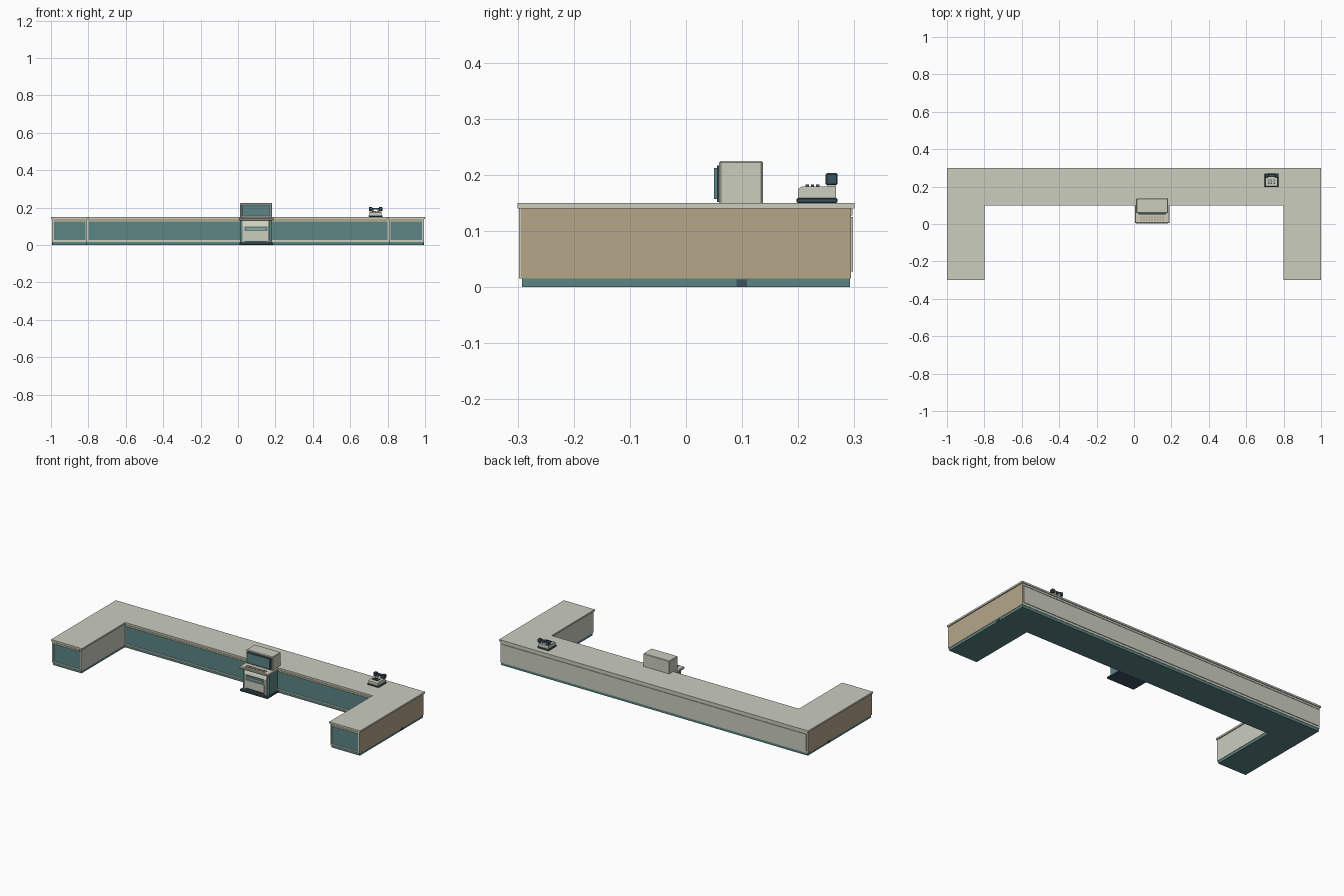
import bpy, bmesh

if "Cube" in bpy.data.objects:
    bpy.data.objects.remove(bpy.data.objects["Cube"])


def material(name, rgb):
    m = bpy.data.materials.new(name)
    m.diffuse_color = (*rgb, 1)
    m.use_nodes = True
    m.node_tree.nodes["Principled BSDF"].inputs["Base Color"].default_value = m.diffuse_color
    return m


CREAM = material("cream", (0.60, 0.61, 0.52))
TAN = material("tan", (0.47, 0.38, 0.255))
TEAL = material("teal", (0.105, 0.24, 0.235))
DARK = material("dark_blue", (0.045, 0.085, 0.11))


def finish(bm, name, mats):
    me = bpy.data.meshes.new(name)
    bmesh.ops.recalc_face_normals(bm, faces=bm.faces)
    bm.to_mesh(me)
    bm.free()
    for m in mats:
        me.materials.append(m)
    ob = bpy.data.objects.new(name, me)
    bpy.context.collection.objects.link(ob)
    return ob


def box(name, x, y, z, mat, bevel=0):
    bm = bmesh.new()
    bmesh.ops.create_cube(bm, size=1)
    for v in bm.verts:
        v.co = [(r[0] + r[1]) / 2 + c * (r[1] - r[0]) for c, r in zip(v.co, (x, y, z))]
    ob = finish(bm, name, [mat])
    if bevel:
        b = ob.modifiers.new("bevel", "BEVEL")
        b.width, b.segments = bevel, 1
    return ob


def extrude_profile(name, pts, vec, mats):
    bm = bmesh.new()
    f = bm.faces.new([bm.verts.new(p) for p in pts])
    new = bmesh.ops.extrude_face_region(bm, geom=[f])["geom"]
    bmesh.ops.translate(bm, vec=vec, verts=[g for g in new if isinstance(g, bmesh.types.BMVert)])
    return finish(bm, name, mats)


def u_slab(name, inset, z0, z1, mats):
    # U-shaped footprint, open towards the front
    o, i, d = 1 - inset, 0.8 + inset, inset
    pts = [(-o, -0.3 + d), (-i, -0.3 + d), (-i, 0.1 + d), (i, 0.1 + d),
           (i, -0.3 + d), (o, -0.3 + d), (o, 0.3 - d), (-o, 0.3 - d)]
    return extrude_profile(name, [(x, y, z0) for x, y in pts], (0, 0, z1 - z0), mats)


# Counter: plinth, body with tan outer ends, worktop
u_slab("plinth", 0.008, 0, 0.015, [TEAL])
body = u_slab("counter_body", 0.006, 0.015, 0.14, [CREAM, TAN])
for p in body.data.polygons:
    if abs(p.normal.x) > 0.9 and abs(p.center.x) > 0.9:
        p.material_index = 1
u_slab("worktop", 0, 0.14, 0.15, [CREAM])

# Back panel and rail
box("back_panel", (-0.985, 0.985), (0.293, 0.2975), (0.028, 0.125), CREAM)
box("back_rail", (-0.99, 0.99), (0.293, 0.2965), (0.128, 0.139), CREAM)


def front_panelling(name, x0, x1, y):
    box(name + "_panel", (x0, x1), (y - 0.002, y + 0.003), (0.026, 0.126), TEAL)
    box(name + "_top_strip", (x0, x1), (y - 0.004, y + 0.003), (0.128, 0.138), TAN)
    box(name + "_bottom_strip", (x0 - 0.005, x1 + 0.005), (y - 0.004, y + 0.003), (0.015, 0.024), CREAM)


front_panelling("main_front", -0.8, 0.8, 0.106)
for s, side in ((-1, "left"), (1, "right")):
    xs = sorted((s * 0.816, s * 0.984))
    front_panelling(side + "_wing_front", xs[0], xs[1], -0.294)
    for e, edge in ((0.81, "inner"), (0.99, "outer")):
        box(f"{side}_wing_{edge}_post", (s * e - 0.004, s * e + 0.004), (-0.298, -0.291), (0.015, 0.14), CREAM)
    # Joint covers on the outer ends
    px = sorted((s * 0.990, s * 0.9945))
    box(side + "_plinth_joint", px, (0.09, 0.109), (0.001, 0.0135), DARK)

# Console standing against the main counter
box("console_foot", (0.007, 0.187), (0.006, 0.11), (0, 0.013), DARK, 0.003)
prof = [(0.108, 0.013), (0.022, 0.013), (0.022, 0.10), (0.036, 0.132), (0.108, 0.132)]
extrude_profile("console_cabinet", [(0.025, y, z) for y, z in prof], (0.142, 0, 0), [CREAM])
for x in (0.018, 0.176):
    box("console_side_trim", (x - 0.007, x + 0.007), (0.03, 0.11), (0.013, 0.132), TEAL)
box("cabinet_recess", (0.035, 0.157), (0.019, 0.023), (0.074, 0.10), TEAL)
box("cabinet_handle", (0.045, 0.147), (0.014, 0.02), (0.084, 0.089), CREAM)
box("cabinet_door", (0.035, 0.157), (0.018, 0.023), (0.024, 0.07), CREAM)
box("cabinet_slot", (0.035, 0.157), (0.018, 0.023), (0.016, 0.021), DARK)
box("keyboard_shelf", (0.005, 0.19), (0.006, 0.102), (0.132, 0.145), CREAM, 0.002)
box("shelf_lip", (0.012, 0.183), (0.004, 0.007), (0.134, 0.138), TAN)
for r in range(2):
    for c in range(9):
        x, y = 0.034 + c * 0.0145, 0.018 + r * 0.014
        box("keyboard_key", (x, x + 0.01), (y, y + 0.009), (0.144, 0.1475), TAN)

# Monitor with front screen
box("monitor_case", (0.012, 0.182), (0.059, 0.137), (0.145, 0.225), CREAM, 0.003)
box("monitor_bezel", (0.020, 0.174), (0.055, 0.060), (0.152, 0.217), DARK)
box("monitor_screen", (0.026, 0.168), (0.050, 0.056), (0.157, 0.212), TEAL)

# Desk telephone
box("phone_base", (0.699, 0.772), (0.197, 0.270), (0.15, 0.159), DARK, 0.002)
prof = [(0.2, 0.159), (0.2, 0.175), (0.206, 0.179), (0.267, 0.179), (0.267, 0.159)]
extrude_profile("phone_body", [(0.704, y, z) for y, z in prof], (0.063, 0, 0), [CREAM])
for r in range(3):
    for c in range(3):
        x, y = 0.717 + c * 0.014, 0.213 + r * 0.0095
        box("phone_key", (x, x + 0.008), (y, y + 0.006), (0.178, 0.1825), DARK)
for x in (0.722, 0.75):
    box("handset_cradle", (x - 0.005, x + 0.005), (0.252, 0.266), (0.178, 0.191), CREAM)
box("handset_grip", (0.704, 0.768), (0.252, 0.267), (0.19, 0.199), DARK)
for x in (0.709, 0.763):
    box("handset_end", (x - 0.009, x + 0.009), (0.249, 0.270), (0.182, 0.203), DARK, 0.002)
